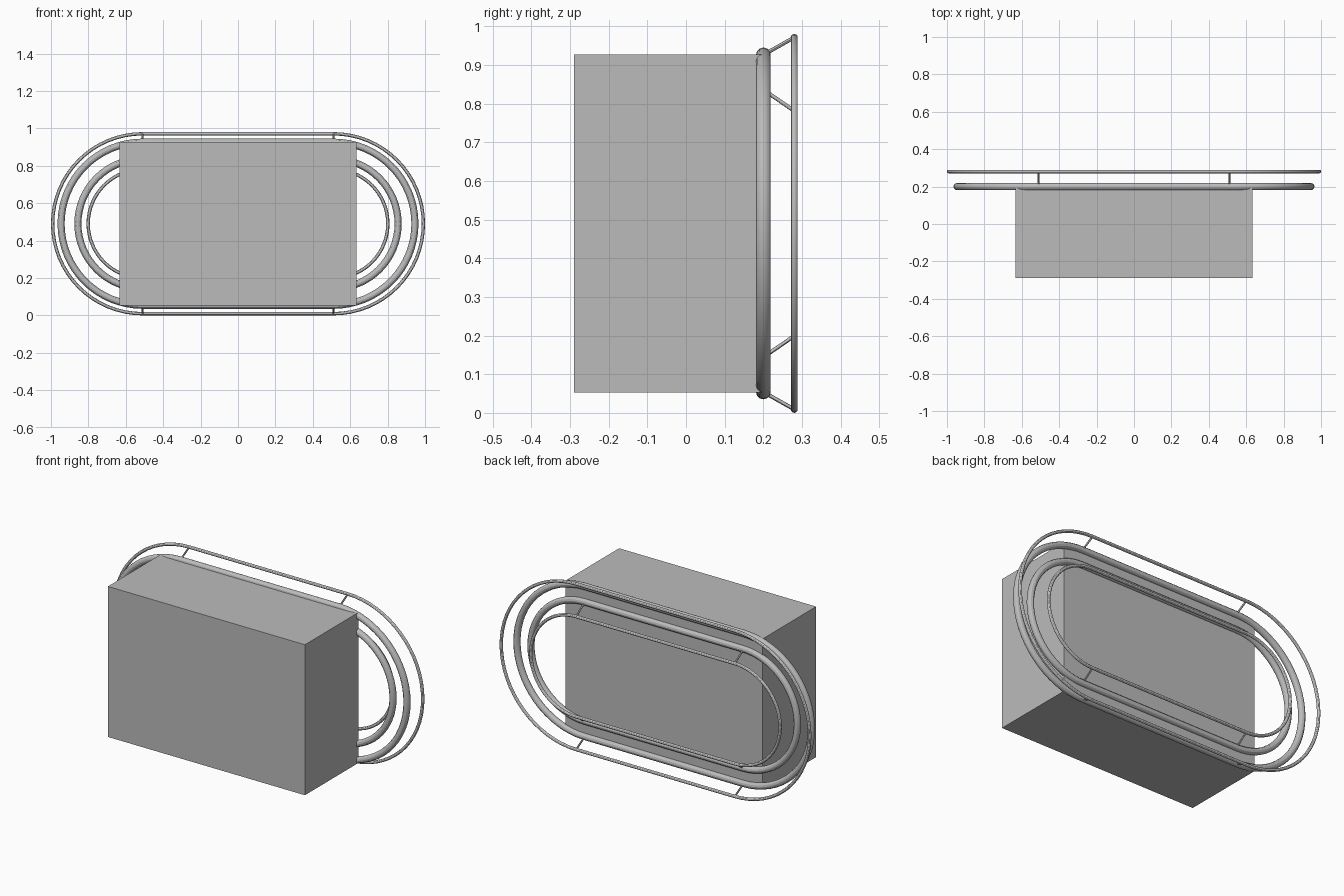
import bpy
from math import sin, cos, pi
from mathutils import Vector

cube = bpy.data.objects.get("Cube")
if cube:
    bpy.data.objects.remove(cube, do_unlink=True)

MID_Z = 0.49       # height of the ring centre
HALF = 0.51        # half length of the straight runs
FRONT_Y, BACK_Y = 0.2, 0.28

grey = bpy.data.materials.new("light_grey")
grey.use_nodes = True
colour = (0.5, 0.5, 0.5, 1)
grey.diffuse_color = colour
grey.node_tree.nodes["Principled BSDF"].inputs["Base Color"].default_value = colour


def tube(name, points, thickness, closed):
    """Round tube along a path, turned into a smooth mesh."""
    curve = bpy.data.curves.new(name, "CURVE")
    curve.dimensions = "3D"
    curve.bevel_depth = thickness
    curve.bevel_resolution = 4
    curve.use_fill_caps = not closed
    spline = curve.splines.new("POLY")
    spline.points.add(len(points) - 1)
    for target, p in zip(spline.points, points):
        target.co = (*p, 1)
    spline.use_cyclic_u = closed
    obj = bpy.data.objects.new(name, curve)
    bpy.context.collection.objects.link(obj)
    bpy.ops.object.select_all(action="DESELECT")
    obj.select_set(True)
    bpy.context.view_layer.objects.active = obj
    bpy.ops.object.convert(target="MESH")
    obj = bpy.context.object
    obj.name = name
    obj.data.materials.clear()
    obj.data.materials.append(grey)
    bpy.ops.object.shade_smooth_by_angle()


def stadium(radius, y, steps=32):
    """Two half circles joined by straight runs."""
    path = []
    for side in (1, -1):
        for i in range(steps + 1):
            a = -pi / 2 + pi * i / steps
            path.append(Vector((side * (HALF + radius * cos(a)), y,
                                MID_Z + side * radius * sin(a))))
    return path


# Cabinet body
bpy.ops.mesh.primitive_cube_add(size=1, location=(0, -0.045, MID_Z))
body = bpy.context.object
body.name = "cabinet_body"
body.scale = (1.266, 0.49, 0.874)
body.data.materials.append(grey)

# Thick rings at the body, each with a thin rail behind and four struts
for label, thick, thin in (("outer", 0.436, 0.481), ("inner", 0.346, 0.291)):
    tube(label + "_ring", stadium(thick, FRONT_Y), 0.019, True)
    tube(label + "_rail", stadium(thin, BACK_Y), 0.009, True)
    for side, x in (("left", HALF), ("right", -HALF)):
        for level, s in (("top", 1), ("bottom", -1)):
            ends = [Vector((x, FRONT_Y, MID_Z + s * thick)),
                    Vector((x, BACK_Y, MID_Z + s * thin))]
            tube(f"{label}_{level}_{side}_strut", ends, 0.005, False)
